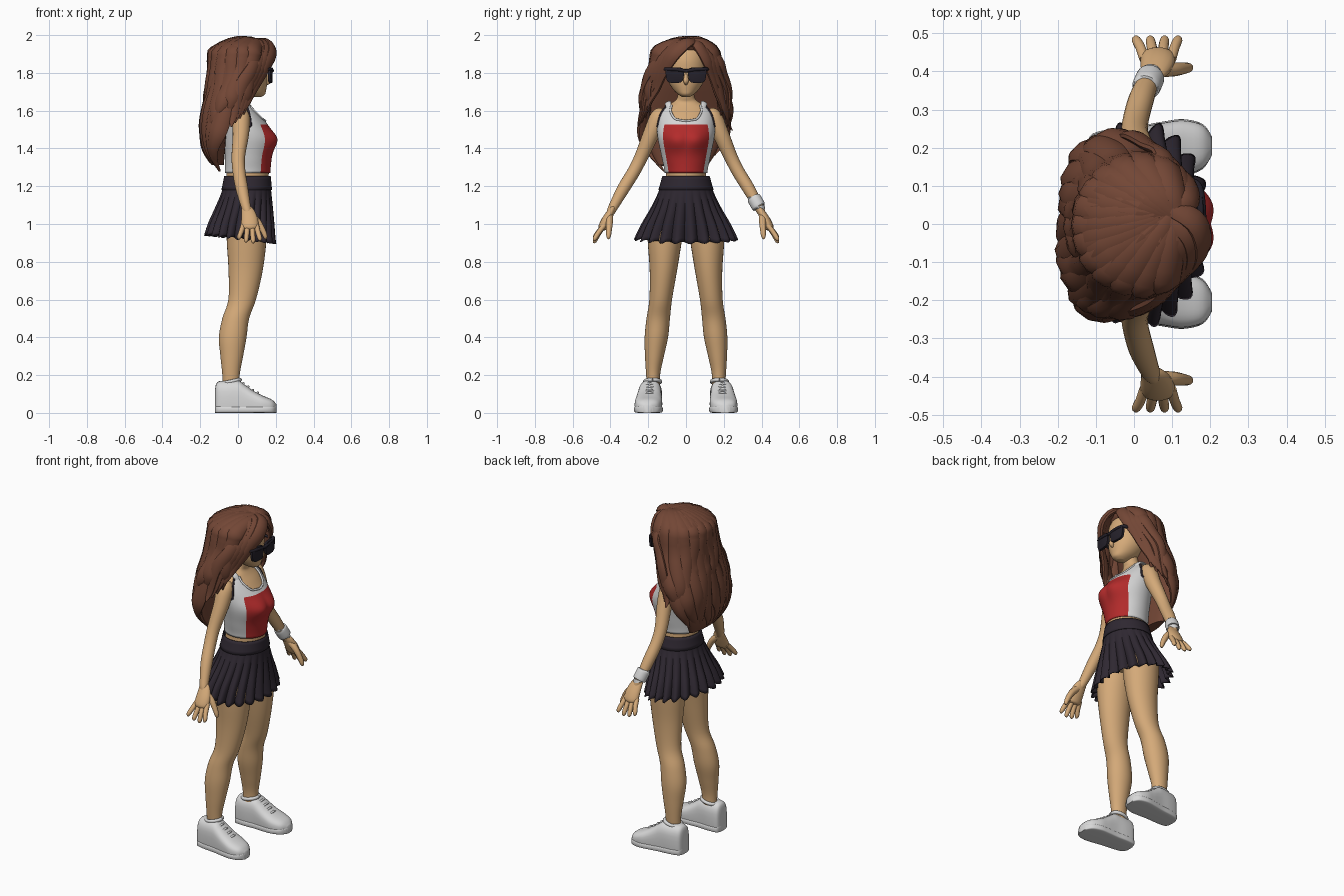
import bpy, bmesh, math, random
from mathutils import Vector

if "Cube" in bpy.data.objects:
    bpy.data.objects.remove(bpy.data.objects["Cube"])
random.seed(4)
PI, TAU = math.pi, math.tau


def material(name, rgb):
    m = bpy.data.materials.new(name)
    m.diffuse_color = (*rgb, 1)
    m.use_nodes = True
    m.node_tree.nodes["Principled BSDF"].inputs["Base Color"].default_value = m.diffuse_color
    return m


SKIN = material("skin", (0.66, 0.40, 0.19))
HAIR = material("brown hair", (0.17, 0.062, 0.036))
NAVY = material("dark navy", (0.028, 0.021, 0.031))
WHITE = material("white", (0.68, 0.68, 0.68))
RED = material("red", (0.45, 0.024, 0.024))
BLACK = material("black", (0.018, 0.015, 0.023))


def smooth(rows, k=5):
    """Catmull-Rom refinement of rows of numbers."""
    out = []
    for i in range(len(rows) - 1):
        a, b, c, d = (rows[max(0, min(len(rows) - 1, i + j))] for j in (-1, 0, 1, 2))
        for s in range(k):
            t = s / k
            out.append(tuple(0.5 * (2 * q + (r - p) * t + (2 * p - 5 * q + 4 * r - u) * t * t
                                    + (3 * q - p - 3 * r + u) * t ** 3) for p, q, r, u in zip(a, b, c, d)))
    return out + [tuple(rows[-1])]


def lookup(rows, v):
    """Linear interpolation in rows sorted by their first number."""
    v = max(rows[0][0], min(rows[-1][0], v))
    for a, b in zip(rows, rows[1:]):
        if v <= b[0]:
            t = (v - a[0]) / (b[0] - a[0])
            return [p + (q - p) * t for p, q in zip(a, b)]


def build(name, lofts, mats, mirror=False, caps=True, rule=None, solid=0):
    """Skin each list of rings; rule(centre, row, column) picks the material."""
    bm = bmesh.new()
    for rings in lofts:
        vs = [[bm.verts.new(p) for p in r] for r in rings]
        n = len(vs[0])
        for i in range(len(vs) - 1):
            for j in range(n):
                f = bm.faces.new((vs[i][j], vs[i][(j + 1) % n], vs[i + 1][(j + 1) % n], vs[i + 1][j]))
                if rule:
                    f.material_index = rule(f.calc_center_median(), i, j)
        if caps:
            bm.faces.new(vs[0])
            bm.faces.new(vs[-1])
    bmesh.ops.recalc_face_normals(bm, faces=bm.faces)
    me = bpy.data.meshes.new(name)
    bm.to_mesh(me)
    bm.free()
    ob = bpy.data.objects.new(name, me)
    bpy.context.collection.objects.link(ob)
    for m in mats:
        me.materials.append(m)
    if mirror:
        ob.modifiers.new("mirror", 'MIRROR').use_axis = (False, True, False)
    if solid:
        ob.modifiers.new("thickness", 'SOLIDIFY').thickness = solid
    bpy.context.view_layer.objects.active = ob
    ob.select_set(True)
    bpy.ops.object.shade_smooth_by_angle(angle=math.radians(50))
    ob.select_set(False)
    return ob


def ovals(rows, n=32):
    return [[(cx + rx * math.cos(TAU * j / n), cy + ry * math.sin(TAU * j / n), z) for j in range(n)]
            for z, cx, cy, rx, ry in rows]


def tube(pts, ref=None, flat=1.0, n=10, k=4):
    """Rings along (x, y, z, radius); flat scales thickness along the ref direction."""
    rows = smooth(pts, k)
    P = [Vector(r[:3]) for r in rows]
    rings = []
    for i, p in enumerate(P):
        t = (P[min(i + 1, len(P) - 1)] - P[max(i - 1, 0)]).normalized()
        u = ref(p) if callable(ref) else Vector(ref or (1, 0, 0.1))
        u = (u - t * u.dot(t)).normalized()
        b, r = t.cross(u), max(rows[i][3], 0.001)
        rings.append([p + u * (r * flat * math.cos(TAU * j / n)) + b * (r * math.sin(TAU * j / n)) for j in range(n)])
    return rings


# Torso and neck
BODY = smooth([(0.98, .04, .11, .14), (1.12, .045, .115, .135), (1.25, .05, .112, .105), (1.35, .055, .115, .12),
               (1.45, .058, .125, .141), (1.52, .042, .11, .145), (1.58, .025, .085, .137), (1.62, .015, .06, .115),
               (1.645, .01, .05, .07), (1.67, .02, .045, .046), (1.73, .035, .043, .042)])


def body(z, a, off=0):
    _, cx, rx, ry = lookup(BODY, z)
    x, y = cx + (rx + off) * math.cos(a), (ry + off) * math.sin(a)
    if abs(a) < PI / 2:
        x += 0.024 * math.exp(-((abs(y) - .055) / .06) ** 2 - ((z - 1.445) / .055) ** 2)
    return (x, y, z)


N = 72
ANG = [TAU * j / N - PI for j in range(N)]
build("torso", [[[body(r[0], a) for a in ANG] for r in BODY]], [SKIN])

# Crop top with scooped neck, straps and a red front panel
EDGE = [(0, 1.545), (.4, 1.555), (.62, 1.595), (.76, 1.63), (1.02, 1.63), (1.15, 1.59), (1.35, 1.52), (1.75, 1.51),
        (2.0, 1.57), (2.15, 1.625), (2.4, 1.625), (2.6, 1.59), (3.15, 1.56)]


def edge(a):
    return body(lookup(EDGE, abs(a))[1], a, .008)


def top_point(a, i):
    end = edge(a)[2]
    mid = min(1.528, end - .01)
    z = 1.27 + (mid - 1.27) * i / 20 if i <= 20 else mid + (end - mid) * (i - 20) / 8
    w = max(0, (i - 11) / 9) ** 2 if i <= 20 else (28 - i) / 8
    return body(z, a - .13 * w * math.sin(2 * a) * (abs(a) < PI / 2), .008)


build("crop_top", [[[top_point(a, i) for a in ANG] for i in range(29)]], [WHITE, RED], caps=False,
      rule=lambda c, i, j: int(abs(TAU * (j + .5) / N - PI) < .96 and i < 20), solid=.005)
build("shoulder_strap", [tube([(.06, .093, 1.61, .017), (.045, .094, 1.635, .017), (.015, .095, 1.643, .017),
                               (-.02, .094, 1.63, .017), (-.03, .093, 1.61, .017)], (0, .3, 1), .4)], [WHITE], True)
build("neckline_trim", [tube([(*edge(a), .006) for a in [i * .1 - .75 for i in range(16)]], k=2)], [WHITE])
build("armhole_trim", [tube([(*edge(1.05 + i * .1), .0055) for i in range(11)], (0, 1, .1), k=2)], [NAVY], True)

# Pleated skirt and waistband
SKIRT = smooth([(0.86, .006, .192, .285), (.92, .008, .183, .265), (1.0, .017, .171, .23), (1.08, .031, .153, .187),
                (1.17, .045, .133, .147), (1.255, .05, .12, .122)])
PLEATS, SN = 22, 198
skirt = []
for i in range(17):
    ring = []
    for j in range(SN):
        a, t = TAU * j / SN, i / 16
        ph = (j * PLEATS / SN) % 1
        z = 1.25 + (.922 - .022 * math.cos(a) - .006 * math.sin(TAU * ph) - 1.25) * t
        _, cx, rx, ry = lookup(SKIRT, z)
        d = max(0, t - .2) * .026 * (math.sin(PI * ph / .8) if ph < .8 else -.6 * math.sin(PI * (ph - .8) / .2)) - .01 * t
        ring.append((cx + (rx + d) * math.cos(a), (ry + d) * math.sin(a), z))
    skirt.append(ring)
build("pleated_skirt", [skirt], [NAVY], caps=False, solid=.005)
build("waistband", [ovals([(z, c, 0, x + .003, y + .003) for z, c, x, y in
                           [lookup(SKIRT, 1.18 + .0185 * i) for i in range(5)]], 64)], [NAVY], solid=.004, caps=False)

# Legs
build("leg", [ovals(smooth([(.10, -.037, .17, .043, .034), (.2, -.037, .174, .046, .037), (.3, -.033, .167, .06, .05),
      (.4, -.028, .157, .073, .062), (.5, -.012, .147, .071, .062), (.6, .022, .134, .073, .06),
      (.75, .04, .12, .09, .072), (.9, .045, .113, .104, .089), (.98, .042, .11, .102, .093),
      (1.06, .04, .09, .092, .078)]))], [SKIN], True)

# Trainers: upper, sole, collar and laces
SHOE = smooth([(-.122, .025, .12), (-.11, .05, .163), (-.06, .06, .17), (0, .062, .172), (.035, .065, .15),
               (.08, .07, .118), (.13, .072, .092), (.18, .056, .07), (.204, .022, .045)], 4)


def shoe_rings(grow, height):
    rings = []
    for x, hw, h in SHOE:
        h, ring = (height or h), []
        for j in range(28):
            c, s = math.cos(TAU * j / 28), math.sin(TAU * j / 28)
            e = .75 if s > 0 and not height else .35
            y = .187 + .07 * (x + .05) + (hw + grow) * math.copysign(abs(c) ** e, c)
            ring.append((x, y, h / 2 + h / 2 * math.copysign(abs(s) ** e, s)))
        rings.append(ring)
    return rings


build("trainer", [shoe_rings(0, 0)], [WHITE], True)
build("sole", [shoe_rings(.003, .036)], [WHITE], True)
build("shoe_collar", [tube([(-.037 + .048 * math.cos(a), .177 + .041 * math.sin(a), .166 + .01 * math.cos(a), .01)
                            for a in [TAU * i / 12 for i in range(13)]], (0, 0, 1))], [WHITE], True)
build("laces", [tube([(x - .01, .162, z - .014, .005), (x, .193, z - .001, .006), (x - .01, .225, z - .014, .005)],
                     (0, 0, 1)) for x, z in ((.03, .158), (.055, .14), (.08, .123), (.105, .109))], [WHITE], True)

# Arms and hands
build("arm", [tube([(.015, .115, 1.59, .03), (.015, .142, 1.565, .048), (.015, .185, 1.475, .043), (.002, .235, 1.36, .036),
                    (.005, .275, 1.28, .034), (.02, .33, 1.19, .033), (.04, .38, 1.10, .026), (.05, .398, 1.065, .022),
                    (.056, .412, 1.035, .012)], n=20)], [SKIN], True)
hand = [tube([(.04, .382, 1.093, .018), (.044, .388, 1.082, .028), (.055, .403, 1.055, .038), (.062, .425, 1.015, .045),
              (.062, .442, .98, .042), (.062, .446, .968, .02)], (0, .9, .4), .55, 16)]
for k, (dz, sp) in enumerate([(.012, -.018), (0, -.006), (.004, .008), (.02, .022)]):
    x = .097 - .023 * k
    hand.append(tube([(x, .432, .995, .014), (x - sp * .5, .462, .95 + dz * .5, .0135),
                      (x - sp, .482, .912 + dz, .012), (x - sp, .487, .899 + dz, .005)], (1, 0, 0)))
hand.append(tube([(.07, .405, 1.045, .02), (.106, .405, 1.01, .018), (.132, .408, .965, .015), (.144, .41, .935, .012),
                  (.147, .411, .92, .005)], (0, 1, 0)))
build("hand", hand, [SKIN], True)
build("wrist_band", [tube([(.031, .358, 1.14, .03), (.032, .36, 1.137, .037), (.043, .384, 1.093, .037),
                           (.044, .386, 1.09, .03)], n=24)], [WHITE])

# Head with a small nose
build("head", [ovals(smooth([(1.672, .095, 0, .025, .02), (1.685, .09, 0, .052, .04), (1.71, .072, 0, .077, .066),
      (1.75, .055, 0, .1, .092), (1.8, .045, 0, .11, .106), (1.87, .04, 0, .115, .11), (1.93, .03, 0, .1, .1),
      (1.96, .03, 0, .05, .05)]))], [SKIN])
build("nose", [tube([(.14, 0, 1.805, .006), (.155, 0, 1.775, .012), (.163, 0, 1.755, .014), (.145, 0, 1.738, .005)])],
      [SKIN])

# Sunglasses: lenses, brow bar and temples
lens = []
for x, g in ((.158, .9), (.16, 1), (.174, 1), (.176, .9)):
    ring = []
    for j in range(24):
        c, s = math.cos(TAU * j / 24), math.sin(TAU * j / 24)
        y, z = math.copysign(abs(c) ** .5, c), math.copysign(abs(s) ** .5, s)
        yy = .059 + y * g * (.048 + .005 * z)
        ring.append((x - 1.4 * max(0, yy - .03) ** 2 + .007, yy, 1.788 + z * g * .041))
    lens.append(ring)
build("sunglass_lens", [lens], [BLACK], True)
build("sunglass_frame", [tube([(.181, 0, 1.81, .009), (.179, .05, 1.818, .009), (.172, .09, 1.82, .01),
                               (.157, .109, 1.82, .01), (.12, .114, 1.815, .008), (.04, .114, 1.805, .007)],
                              (0, 0, 1), 1, 8)], [BLACK], True)

# Hair: inner mass, then overlapping wavy locks on an envelope of (z, back, front, half width)
ENV = smooth([(1.26, -.10, -.05, .10), (1.35, -.165, -.05, .165), (1.42, -.183, -.04, .2), (1.5, -.18, 0, .225),
              (1.6, -.172, .06, .224), (1.7, -.15, .11, .203), (1.8, -.14, .15, .175), (1.9, -.132, .178, .158),
              (1.95, -.09, .165, .12), (1.98, -.01, .11, .05)])


def hair_point(a, z, s=1.0):
    _, b, f, w = lookup(ENV, z)
    return Vector(((b + f) / 2 + s * (f - b) / 2 * math.cos(a), -.022 * (2 - z) + s * w * math.sin(a), z))


def outward(p):
    return Vector((p.x + .01, p.y, max(0, (p.z - 1.86) * 1.8)))


mass = []
for z, b, f, w in ENV:
    f = min(f, lookup([(1.26, -.08), (1.6, -.05), (1.72, .01), (1.85, .07), (1.9, .12), (1.94, .15), (2, .15)], z)[1])
    if z > 1.31:
        mass.append((z, (b + f) / 2, -.022 * (2 - z), (f - b) / 2, w * .95))
build("hair_mass", [ovals(mass)], [HAIR])


def lock(a, zend, s, r, i):
    """Lock combed back from the parting over the crown, then down in waves."""
    first = hair_point(a, 1.92, s)
    part = Vector((.125, .035 - .02 * math.sin(a), 1.958))
    half = (part + first) / 2
    half.z = 1.954 + .02 * (.5 - .5 * math.cos(a))
    pts = [(*part, r * .45), (*half, r * .8)]
    for k in range(11):
        t = k / 10
        z = 1.92 + (zend - 1.92) * t
        sway = .15 * t * math.sin(6.5 * t + i * 1.7)
        p = hair_point(a + sway, z, s + .05 * t * math.sin(9 * t + i * 1.3) - .12 * max(0, t - .8))
        pts.append((*p, r * min(1, .12 + (1 - t) * 2.8)))
    return tube(pts, outward, .52, 8, 3)


locks = []
for i in range(11):
    a = math.radians(103 + 154 * i / 10)
    locks.append(lock(a, 1.33 + .045 * math.sin(a) + random.uniform(-.02, .02), .97, .054, i))
for i in range(13):
    locks.append(lock(math.radians(68 + 224 * i / 12), random.uniform(1.44, 1.6), 1.03, .046, i + .5))
build("long_locks", locks, [HAIR])

# Swept fringe from an off-centre parting
fringe = []
for d in range(4):
    o = d * .022
    fringe.append(tube([(.06 - o, .055 - o, 1.968, .02), (.155 - o, .01 - o, 1.962, .034),
                        (.178 - o, -.06 - o * .7, 1.905, .04), (.138 - o, -.118 - o, 1.82, .036),
                        (.075 - o, -.158 - o, 1.72, .034), (.04 - o, -.195 - o * .6, 1.64 - o, .024),
                        (.03 - o, -.19 - o, 1.58 - o, .003)], outward, .5))
    fringe.append(tube([(.06 - o, .04, 1.968, .02), (.14 - o, .06 + o * .5, 1.95, .032),
                        (.145 - o, .108 + o, 1.87, .032), (.105 - o, .138 + o, 1.79, .03),
                        (.063 - o, .165 + o, 1.7, .03), (.035 - o, .19 + o * .5, 1.62 - o, .022),
                        (.03 - o, .18 + o, 1.56 - o, .003)], outward, .5))
build("fringe", fringe, [HAIR])
